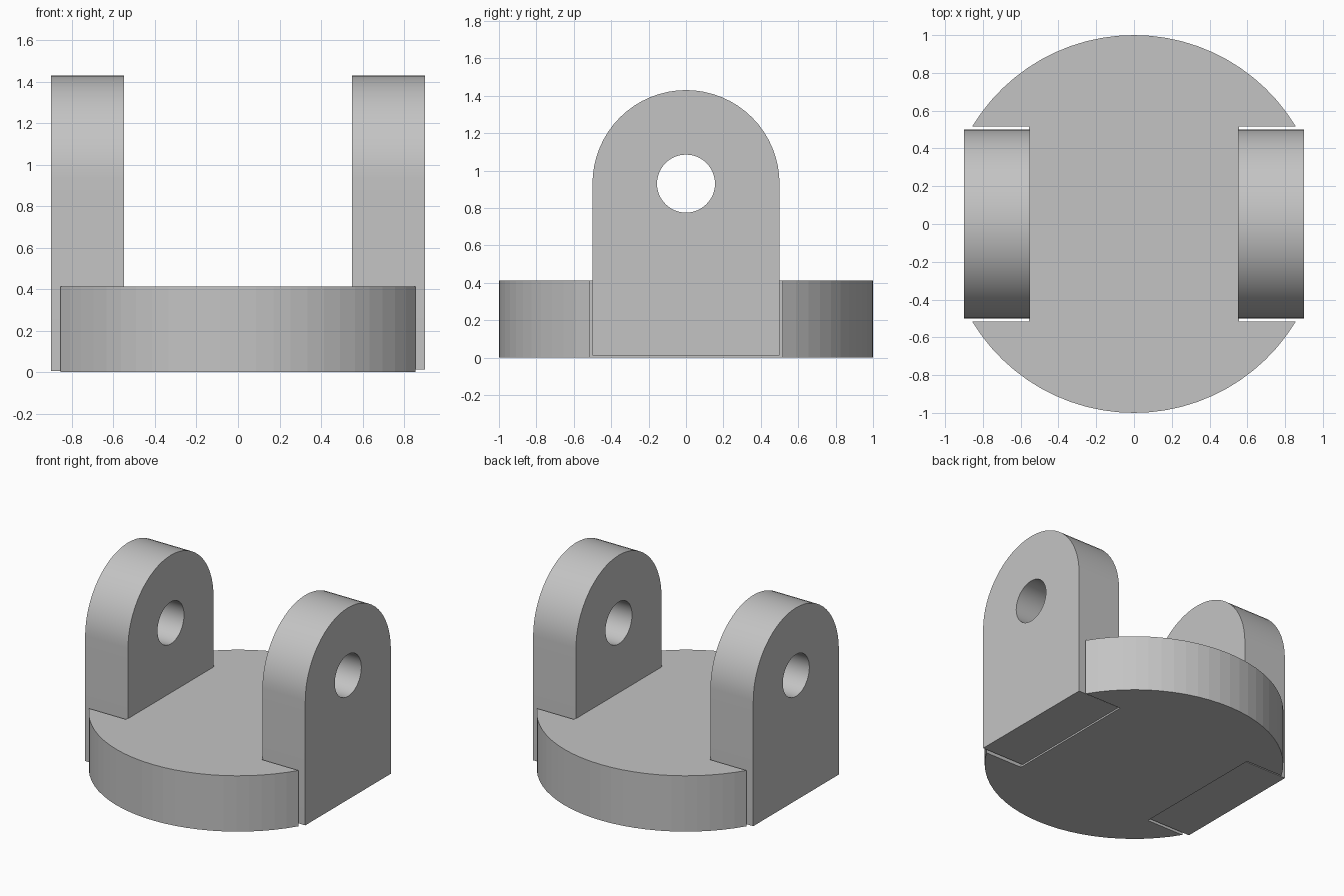
import bpy
import bmesh
from math import asin, cos, sin, pi, radians
from mathutils import Vector

cube = bpy.data.objects.get("Cube")
if cube:
    bpy.data.objects.remove(cube, do_unlink=True)

grey = bpy.data.materials.new("plain grey")
grey.use_nodes = True
colour = (0.55, 0.55, 0.55, 1)
grey.diffuse_color = colour
grey.node_tree.nodes["Principled BSDF"].inputs["Base Color"].default_value = colour


def arc(radius, start, end, steps, centre=0.0):
    """Points on an arc; centre shifts the second coordinate."""
    angles = [start + (end - start) * i / steps for i in range(steps + 1)]
    return [(radius * cos(a), centre + radius * sin(a)) for a in angles]


def prism(name, points, depth):
    """Extrude a closed outline of 3D points along depth."""
    bm = bmesh.new()
    face = bm.faces.new([bm.verts.new(p) for p in points])
    moved = bmesh.ops.extrude_face_region(bm, geom=[face])["geom"]
    bmesh.ops.translate(bm, vec=Vector(depth),
                        verts=[g for g in moved if isinstance(g, bmesh.types.BMVert)])
    bmesh.ops.recalc_face_normals(bm, faces=bm.faces)
    mesh = bpy.data.meshes.new(name)
    bm.to_mesh(mesh)
    bm.free()
    mesh.materials.append(grey)
    obj = bpy.data.objects.new(name, mesh)
    bpy.context.collection.objects.link(obj)
    return obj


def smooth(obj, degrees):
    bpy.ops.object.select_all(action="DESELECT")
    obj.select_set(True)
    bpy.context.view_layer.objects.active = obj
    bpy.ops.object.shade_smooth_by_angle(angle=radians(degrees))


# Round base with a slot on each side
BASE_HEIGHT, SLOT_X, SLOT_Y = 0.413, 0.555, 0.517
edge = asin(SLOT_Y)
back = arc(1, edge, pi - edge, 24) + [(-SLOT_X, SLOT_Y)]
outline = back + [(-SLOT_X, -SLOT_Y)]
outline += arc(1, pi + edge, 2 * pi - edge, 24)
outline += [(SLOT_X, -SLOT_Y), (SLOT_X, SLOT_Y)]
prism("base", [(x, y, 0) for x, y in outline], (0, 0, BASE_HEIGHT))

# Upright arms with a rounded top and a pin hole
INNER, THICK, HALF, PIVOT = 0.55, 0.35, 0.5, 0.93
for name, x, bottom in (("left_arm", INNER, 0.012),
                        ("right_arm", -INNER - THICK, 0.006)):
    profile = [(-HALF, bottom), (HALF, bottom)] + arc(HALF, 0, pi, 32, PIVOT)
    arm = prism(name, [(x, y, z) for y, z in profile], (THICK, 0, 0))

    hole = arc(0.155, 0, 2 * pi, 48, PIVOT)[:-1]
    cutter = prism(name + "_hole_cutter",
                   [(x - 0.1, y, z) for y, z in hole], (THICK + 0.2, 0, 0))
    cut = arm.modifiers.new("pin hole", "BOOLEAN")
    cut.operation = "DIFFERENCE"
    cut.solver = "EXACT"
    cut.object = cutter
    bpy.context.view_layer.objects.active = arm
    bpy.ops.object.modifier_apply(modifier=cut.name)
    bpy.data.objects.remove(cutter, do_unlink=True)
    smooth(arm, 30)
